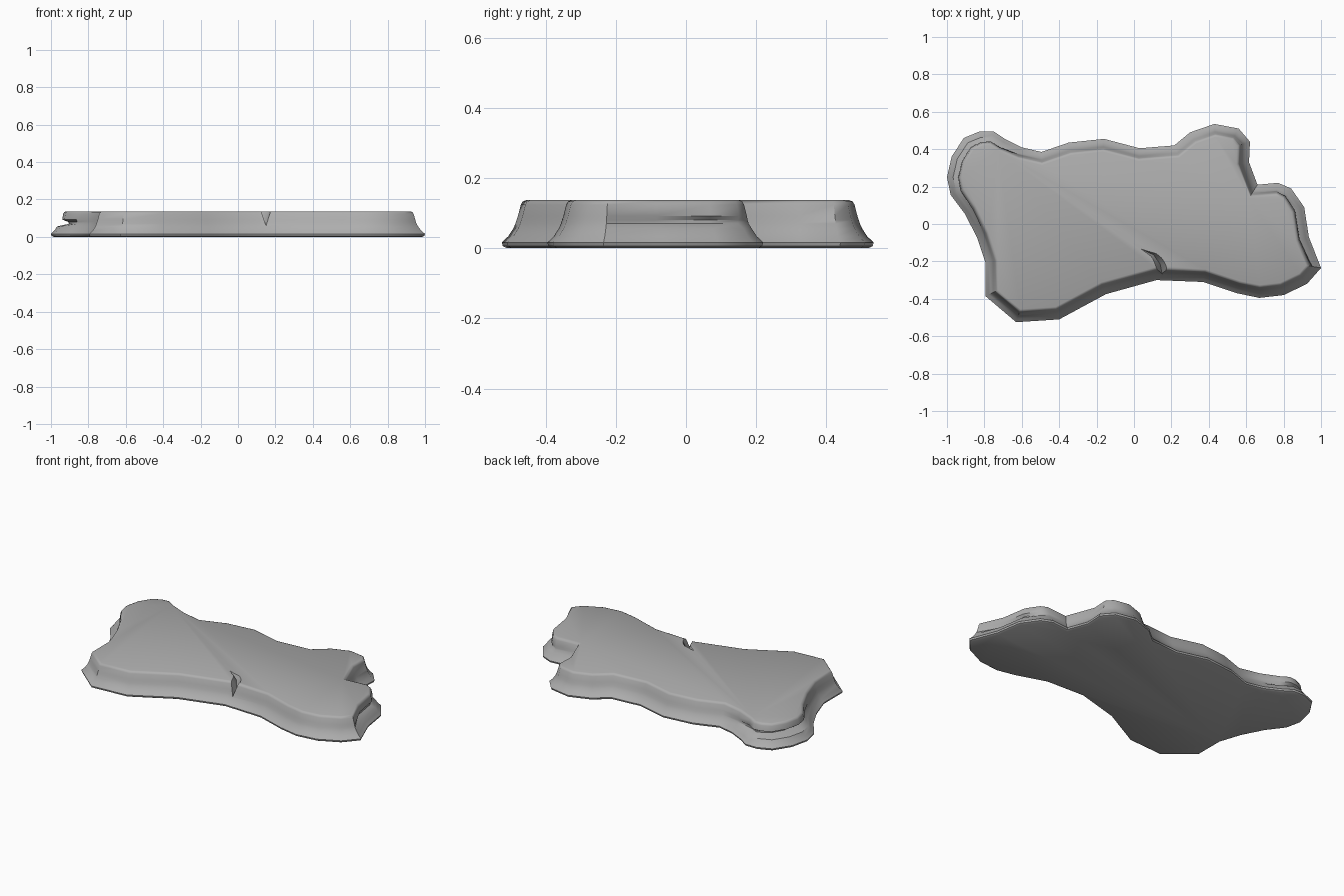
import bpy, bmesh, math
from mathutils import Vector

cube = bpy.data.objects.get("Cube")
if cube:
    bpy.data.objects.remove(cube, do_unlink=True)


def make_material(name, colour):
    mat = bpy.data.materials.new(name)
    mat.use_nodes = True
    mat.diffuse_color = colour
    mat.node_tree.nodes["Principled BSDF"].inputs["Base Color"].default_value = colour
    return mat


def make_object(name, bm, material=None):
    bmesh.ops.recalc_face_normals(bm, faces=bm.faces)
    mesh = bpy.data.meshes.new(name)
    bm.to_mesh(mesh)
    bm.free()
    obj = bpy.data.objects.new(name, mesh)
    bpy.context.collection.objects.link(obj)
    if material:
        mesh.materials.append(material)
    return obj


def loft(bm, rings):
    """Skin closed rings of points and cap both ends."""
    loops = [[bm.verts.new(p) for p in ring] for ring in rings]
    count = len(loops[0])
    for low, high in zip(loops, loops[1:]):
        for i in range(count):
            j = (i + 1) % count
            bm.faces.new((low[i], low[j], high[j], high[i]))
    bm.faces.new(loops[0][::-1])
    bm.faces.new(loops[-1])


# Footprint of the slab, counter-clockwise
outline = [Vector(p) for p in (
    (-.63, -.525), (-.4, -.51), (-.15, -.375), (.12, -.3), (.37, -.31),
    (.55, -.37), (.67, -.395), (.8, -.38), (.925, -.32), (1, -.235),
    (.935, -.07), (.91, .09), (.84, .19), (.77, .22), (.66, .21),
    (.615, .33), (.62, .44), (.56, .51), (.43, .535), (.3, .49),
    (.215, .42), (.03, .405), (-.16, .455), (-.35, .435), (-.495, .385),
    (-.6, .41), (-.69, .455), (-.75, .495), (-.825, .495), (-.91, .46),
    (-.975, .36), (-1, .25), (-.98, .155), (-.905, .055), (-.84, -.07),
    (-.795, -.205), (-.795, -.385))]


def inward(i):
    """Mitred inward direction at an outline corner."""
    before = (outline[i] - outline[i - 1]).normalized()
    after = (outline[(i + 1) % len(outline)] - outline[i]).normalized()
    a, b = Vector((-before.y, before.x)), Vector((-after.y, after.x))
    mid = (a + b).normalized()
    return mid / max(mid.dot(a), .75)


def groove(p):
    """Strength of the eroded side groove: deep on one lobe, shallow on the other."""
    deep = max(0, 1 - ((p - Vector((-.9, .33))).length / .3) ** 3)
    shallow = max(0, 1 - ((p - Vector((.93, .02))).length / .27) ** 2)
    return deep + .45 * shallow


# Wall profile: height, inset, extra inset in the grooves
profile = ((0, .014, 0), (.006, .003, 0), (.016, 0, 0), (.034, .018, 0),
           (.056, .032, 0), (.07, .038, .06), (.08, .041, .055),
           (.092, .045, .015), (.124, .053, .012), (.133, .058, .012),
           (.137, .068, .012))
directions = [inward(i) for i in range(len(outline))]
rings = []
for z, inset, extra in profile:
    rings.append([(*(p + d * (inset + extra * groove(p))), z)
                  for p, d in zip(outline, directions)])
stone = make_material("stone grey", (.42, .42, .42, 1))
bm = bmesh.new()
loft(bm, rings)
slab = make_object("stone_slab", bm, stone)

# Curved crack in the front rim: x, y, floor height, half width
crack = ((.165, -.33, .03, .045), (.15, -.265, .06, .045), (.14, -.215, .085, .05),
         (.105, -.165, .112, .05), (.03, -.13, .14, .03))
rings = []
for x, y, floor, half in crack:
    rings.append([(x, y, floor), (x + half, y + half / 2, .2),
                  (x - half, y - half / 2, .2)])
bm = bmesh.new()
loft(bm, rings)
cutter = make_object("crack_cutter", bm)
cutter.hide_render = True

# Carve the crack, then drop the cutter
cut = slab.modifiers.new("crack", "BOOLEAN")
cut.operation = "DIFFERENCE"
cut.solver = "EXACT"
cut.object = cutter
bpy.ops.object.select_all(action="DESELECT")
slab.select_set(True)
bpy.context.view_layer.objects.active = slab
bpy.ops.object.modifier_apply(modifier=cut.name)
bpy.data.objects.remove(cutter, do_unlink=True)
bpy.ops.object.shade_smooth_by_angle(angle=math.radians(40))
